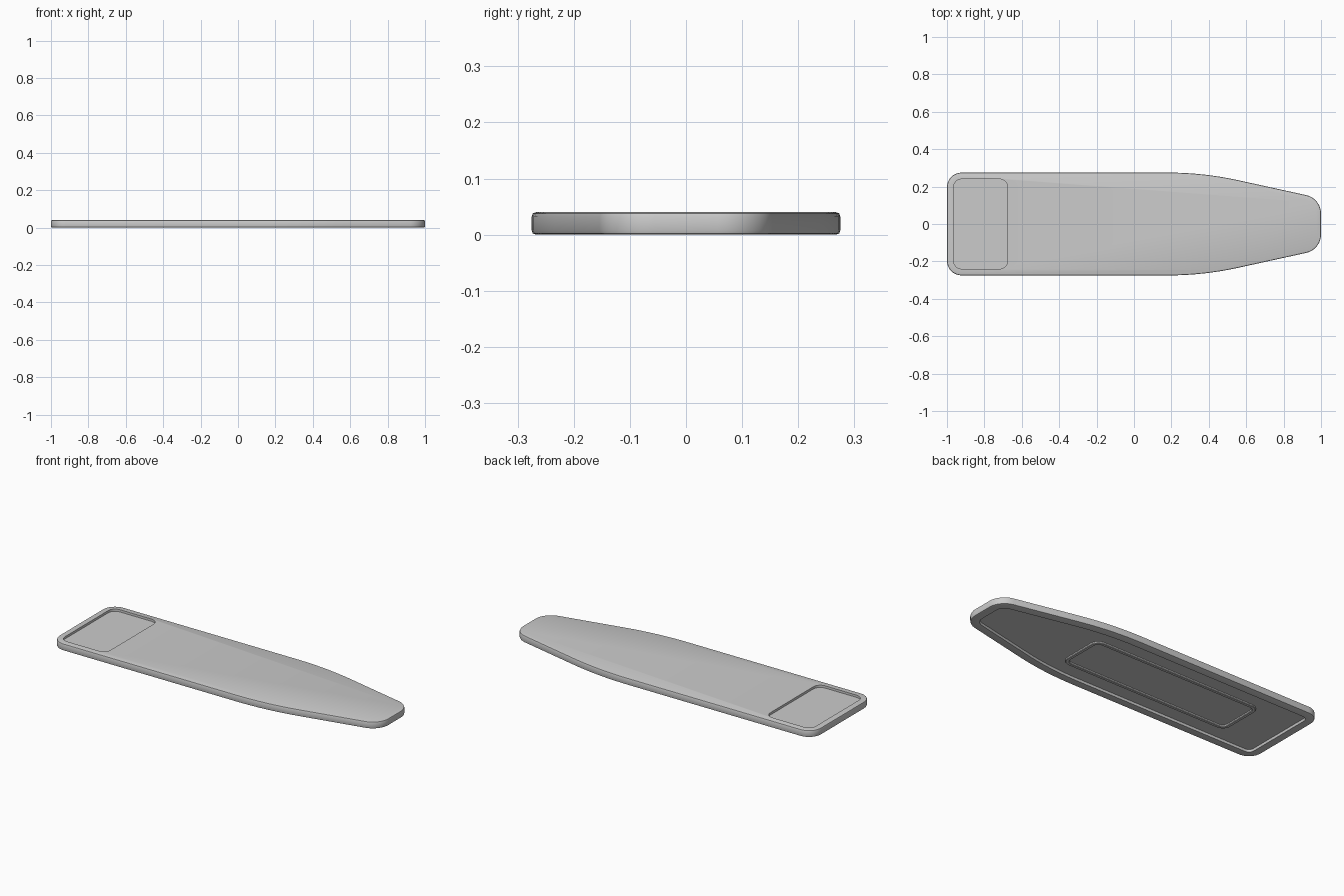
import bpy, bmesh
from mathutils import Vector

if "Cube" in bpy.data.objects:
    bpy.data.objects.remove(bpy.data.objects["Cube"])


def rounded(corners, steps=8):
    """Closed counter-clockwise loop; each corner is (x, y, tangent length)."""
    pts, n = [], len(corners)
    for i, (x, y, t) in enumerate(corners):
        c = Vector((x, y))
        a = c + (Vector(corners[i - 1][:2]) - c).normalized() * t
        b = c + (Vector(corners[(i + 1) % n][:2]) - c).normalized() * t
        w = 0.75 if t < 0.15 else 1.0
        for k in range(steps + 1):
            u = k / steps
            p, q, r = (1 - u) ** 2, 2 * u * (1 - u) * w, u * u
            pts.append((a * p + c * q + b * r) / (p + q + r))
    return pts


def rect(x0, x1, h, r):
    return rounded([(x0, -h, r), (x1, -h, r), (x1, h, r), (x0, h, r)])


def inset(pts, d):
    out, n = [], len(pts)
    for i, p in enumerate(pts):
        t = pts[(i + 1) % n] - pts[i - 1]
        out.append(p + Vector((-t.y, t.x)).normalized() * d)
    return out


def loft(name, layers, closed=False):
    """Bridge (loop, z) layers, capping both ends or joining them in a ring."""
    bm = bmesh.new()
    rings = [[bm.verts.new((p.x, p.y, z)) for p in loop] for loop, z in layers]
    pairs = list(zip(rings, rings[1:])) + ([(rings[-1], rings[0])] if closed else [])
    for a, b in pairs:
        for i in range(len(a)):
            j = (i + 1) % len(a)
            bm.faces.new((a[i], a[j], b[j], b[i]))
    if not closed:
        bm.faces.new(rings[0][::-1])
        bm.faces.new(rings[-1])
    bmesh.ops.recalc_face_normals(bm, faces=bm.faces)
    me = bpy.data.meshes.new(name)
    bm.to_mesh(me)
    bm.free()
    ob = bpy.data.objects.new(name, me)
    bpy.context.collection.objects.link(ob)
    return ob


def smooth(ob):
    bpy.ops.object.select_all(action='DESELECT')
    ob.select_set(True)
    bpy.context.view_layer.objects.active = ob
    bpy.ops.object.shade_smooth_by_angle(angle=0.6)


# Tapered board with rounded edges and a recessed underside
side = [(-1, 0.275, 0.08), (0.37, 0.275, 0.19), (1, 0.137, 0.08)]
outline = rounded([(x, -y, t) for x, y, t in side] + side[::-1])
FLOOR = 0.013
board = loft("board", [
    (inset(outline, 0.05), FLOOR), (inset(outline, 0.047), 0),
    (inset(outline, 0.008), 0), (inset(outline, 0.002), 0.002), (outline, 0.008),
    (outline, 0.032), (inset(outline, 0.002), 0.038), (inset(outline, 0.008), 0.04)])

# Iron rest recess in the wide end
cutter = loft("rest_cutter", [(rect(-0.965, -0.675, 0.24, 0.045), 0.027),
                              (rect(-0.965, -0.675, 0.24, 0.045), 0.06)])
cutter.hide_render = True
mod = board.modifiers.new("rest", 'BOOLEAN')
mod.operation, mod.object, mod.solver = 'DIFFERENCE', cutter, 'EXACT'
bpy.context.view_layer.objects.active = board
bpy.ops.object.modifier_apply(modifier="rest")
bpy.data.objects.remove(cutter)
smooth(board)

# Raised leg-mount frame under the board
frame = rect(-0.71, 0.36, 0.14, 0.05)
smooth(loft("leg_mount_frame", [
    (frame, FLOOR + 0.002), (frame, 0.006), (inset(frame, 0.003), 0.003),
    (inset(frame, 0.017), 0.003), (inset(frame, 0.02), 0.006),
    (inset(frame, 0.02), FLOOR + 0.002)], closed=True))
